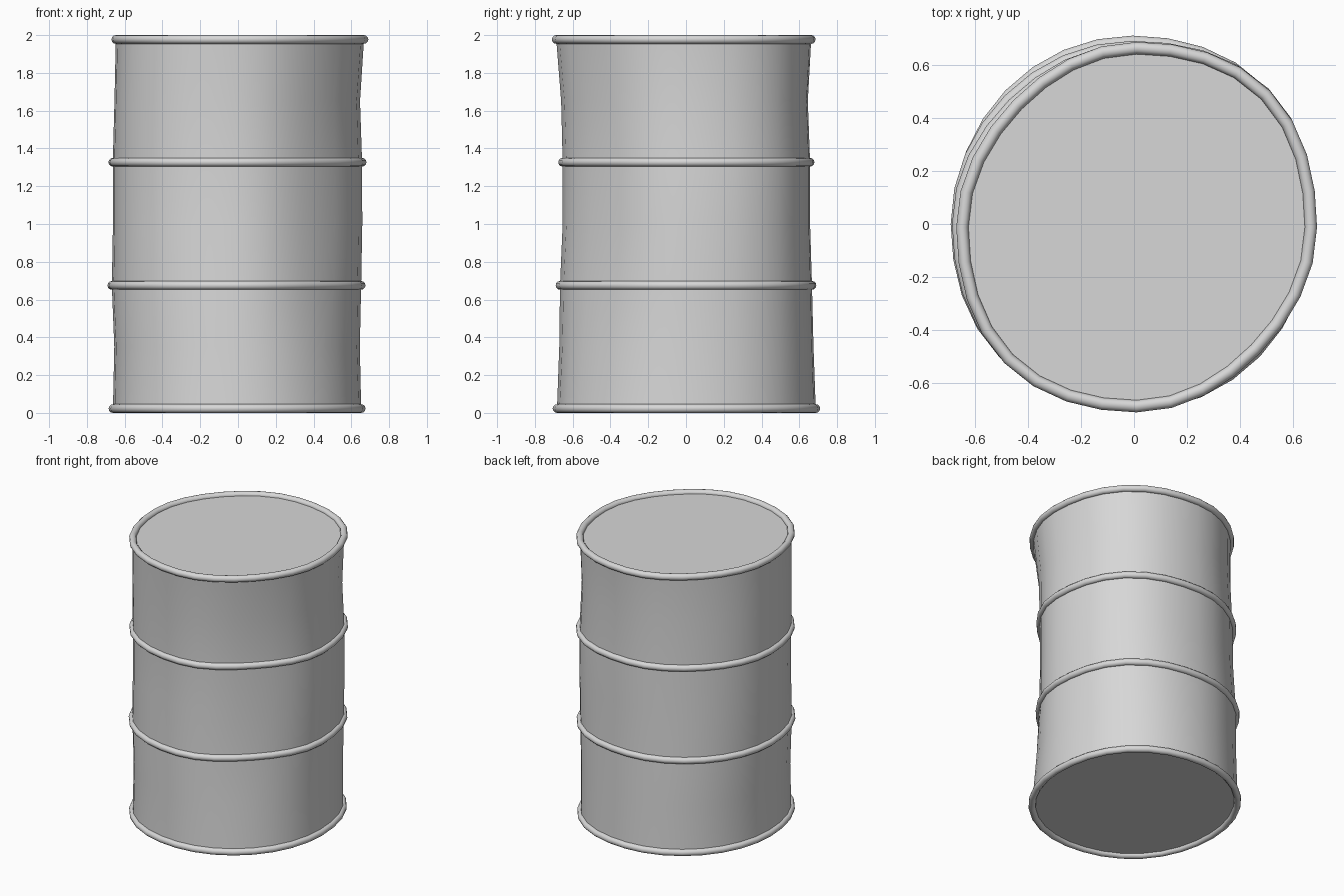
import bpy, bmesh
from math import sin, cos, pi, radians
from mathutils import Vector

SIDES = 32
TUBE_SIDES = 12
TUBE = 0.023

# Dented cross-sections: height, centre x, centre y, radius x, radius y,
# then the bulge (+) or dent (-) in each diagonal quarter, counter-clockwise from +x+y
SECTIONS = [
    (0.023, -0.005, 0.002, 0.657, 0.685, (0.024, 0, 0.018, 0)),
    (0.35, -0.005, 0.002, 0.650, 0.673, (0.032, 0, 0.02, -0.02)),
    (0.675, -0.008, 0, 0.660, 0.667, (0.037, -0.005, 0.022, -0.043)),
    (1, -0.002, 0.002, 0.660, 0.655, (0.04, -0.014, 0.028, -0.048)),
    (1.327, -0.003, 0.002, 0.660, 0.655, (0.04, -0.02, 0.028, -0.046)),
    (1.65, -0.004, -0.008, 0.650, 0.653, (0.04, -0.022, 0.032, -0.036)),
    (1.977, 0.01, -0.012, 0.657, 0.675, (0.03, -0.022, 0.026, -0.024)),
]

cube = bpy.data.objects.get("Cube")
if cube:
    bpy.data.objects.remove(cube, do_unlink=True)

steel = bpy.data.materials.new("grey_steel")
steel.use_nodes = True
colour = (0.68, 0.68, 0.68, 1)
steel.diffuse_color = colour
steel.node_tree.nodes["Principled BSDF"].inputs["Base Color"].default_value = colour


def outline(section):
    """Points around one dented cross-section."""
    z, cx, cy, rx, ry, quarters = section
    points = []
    for i in range(SIDES):
        a = 2 * pi * i / SIDES
        bulge = quarters[4 * i // SIDES] * sin(2 * a) ** 2
        points.append(Vector((cx + (rx + bulge) * cos(a), cy + (ry + bulge) * sin(a), z)))
    return points


def bridge(bm, lower, upper):
    n = len(lower)
    for i in range(n):
        j = (i + 1) % n
        bm.faces.new((lower[i], lower[j], upper[j], upper[i]))


def finish(bm, name):
    bmesh.ops.recalc_face_normals(bm, faces=bm.faces)
    mesh = bpy.data.meshes.new(name)
    bm.to_mesh(mesh)
    bm.free()
    mesh.materials.append(steel)
    obj = bpy.data.objects.new(name, mesh)
    bpy.context.collection.objects.link(obj)
    bpy.ops.object.select_all(action='DESELECT')
    obj.select_set(True)
    bpy.context.view_layer.objects.active = obj
    bpy.ops.object.shade_smooth_by_angle(angle=radians(50))


# Drum wall with flat lids
bm = bmesh.new()
loops = [[bm.verts.new(p) for p in outline(s)] for s in SECTIONS]
for lower, upper in zip(loops, loops[1:]):
    bridge(bm, lower, upper)
bm.faces.new(loops[0])
bm.faces.new(loops[-1])
finish(bm, "drum_body")


# Rounded hoops that follow the wall
def hoop(name, section):
    bm = bmesh.new()
    path = outline(section)
    centre = Vector((section[1], section[2], section[0]))
    tubes = []
    for t in range(TUBE_SIDES):
        a = 2 * pi * t / TUBE_SIDES
        tubes.append([bm.verts.new(p + (p - centre).normalized() * TUBE * cos(a)
                                   + Vector((0, 0, TUBE * sin(a)))) for p in path])
    for t in range(TUBE_SIDES):
        bridge(bm, tubes[t], tubes[(t + 1) % TUBE_SIDES])
    finish(bm, name)


for name, section in zip(("bottom_rim", "lower_hoop", "upper_hoop", "top_rim"), SECTIONS[::2]):
    hoop(name, section)
